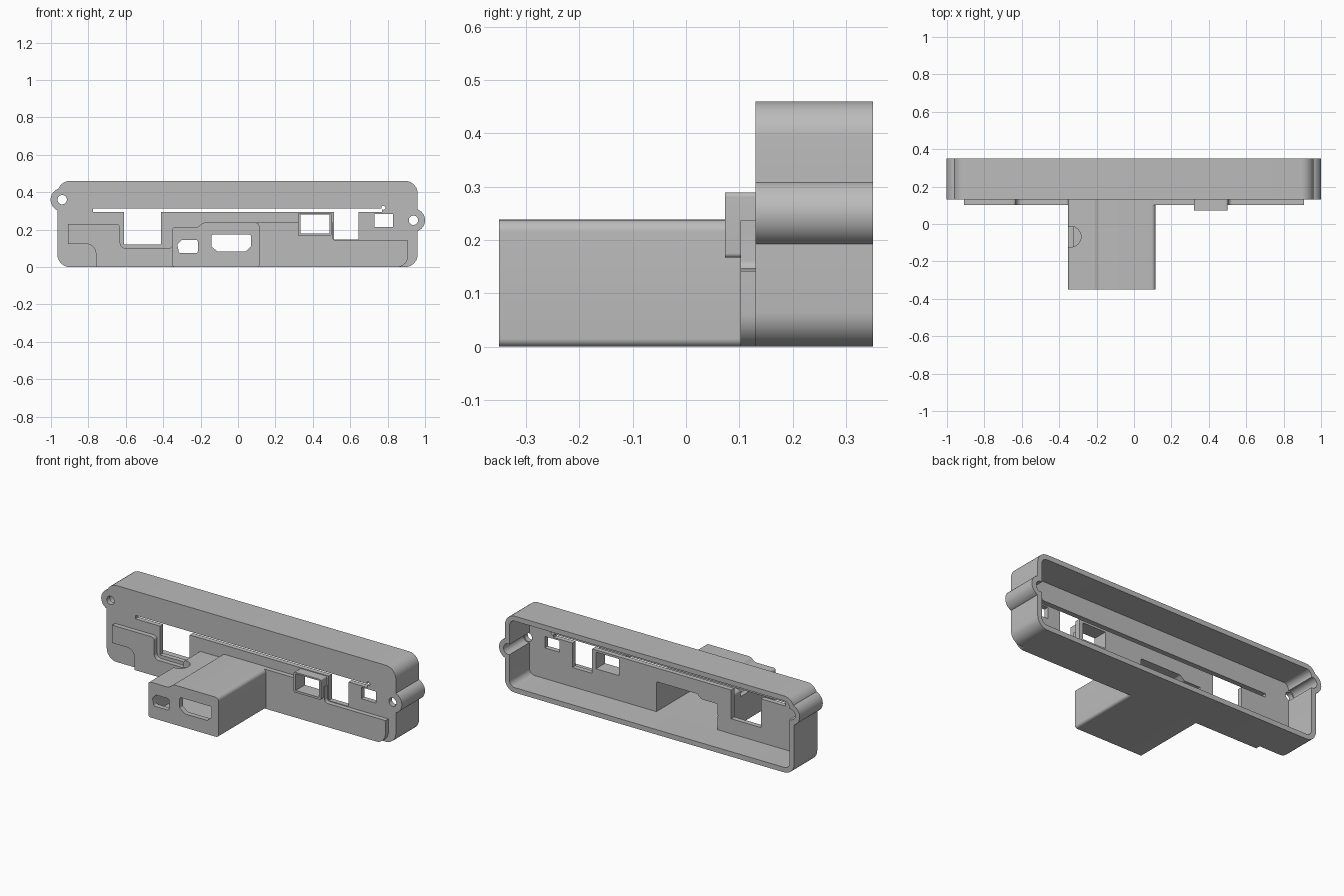
import bpy
import bmesh
import math
from mathutils import Vector

default = bpy.data.objects.get("Cube")
if default:
    bpy.data.objects.remove(default)

grey = bpy.data.materials.new("plain grey")
grey.use_nodes = True
COLOUR = (0.5, 0.5, 0.5, 1)
grey.diffuse_color = COLOUR
grey.node_tree.nodes["Principled BSDF"].inputs["Base Color"].default_value = COLOUR


def fillet(corners, steps=6):
    """Round each (x, z, radius) corner of a polygon."""
    out = []
    for i, (x, z, r) in enumerate(corners):
        p = Vector((x, z))
        if r == 0:
            out.append(p)
            continue
        a = (Vector(corners[i - 1][:2]) - p).normalized()
        b = (Vector(corners[(i + 1) % len(corners)][:2]) - p).normalized()
        half = math.acos(max(-1, min(1, a.dot(b)))) / 2
        centre = p + (a + b).normalized() * (r / math.sin(half))
        start = p + a * (r / math.tan(half)) - centre
        end = p + b * (r / math.tan(half)) - centre
        for s in range(steps + 1):
            out.append(centre + start.lerp(end, s / steps).normalized() * r)
    return out


def prism(name, points, y0, y1):
    """Extrude an x-z outline along y."""
    bm = bmesh.new()
    face = bm.faces.new([bm.verts.new((p[0], y0, p[1])) for p in points])
    made = bmesh.ops.extrude_face_region(bm, geom=[face], use_keep_orig=True)["geom"]
    verts = [g for g in made if isinstance(g, bmesh.types.BMVert)]
    bmesh.ops.translate(bm, verts=verts, vec=(0, y1 - y0, 0))
    bmesh.ops.recalc_face_normals(bm, faces=bm.faces)
    mesh = bpy.data.meshes.new(name)
    bm.to_mesh(mesh)
    bm.free()
    mesh.materials.append(grey)
    obj = bpy.data.objects.new(name, mesh)
    bpy.context.collection.objects.link(obj)
    return obj


def rect(x0, x1, z0, z1, r=0.0):
    return fillet([(x0, z0, r), (x1, z0, r), (x1, z1, r), (x0, z1, r)])


def circle(x, z, r, n=32):
    return [(x + r * math.cos(math.tau * i / n), z + r * math.sin(math.tau * i / n))
            for i in range(n)]


def boolean(obj, tool, operation):
    mod = obj.modifiers.new("cut", "BOOLEAN")
    mod.operation = operation
    mod.solver = "EXACT"
    mod.object = tool
    bpy.ops.object.select_all(action="DESELECT")
    obj.select_set(True)
    bpy.context.view_layer.objects.active = obj
    bpy.ops.object.modifier_apply(modifier=mod.name)


FRONT, BACK, WALL = 0.13, 0.35, 0.03
EARS = [(-0.94, 0.36), (0.938, 0.25)]


def tray(name, inset, y0, y1):
    """Rounded tray outline with two screw ears, shrunk by inset."""
    body = prism(name, rect(-0.965 + inset, 0.96 - inset, inset, 0.46 - inset,
                            0.065 - inset), y0, y1)
    for x, z in EARS:
        ear = prism("ear", circle(x, z, 0.062 - inset), y0, y1)
        boolean(body, ear, "UNION")
        bpy.data.objects.remove(ear)
    return body


# Open-backed tray
housing = tray("housing", 0, FRONT, BACK)

# Raised trim on the front, either side of the connector box
trim_right = prism("right_trim", fillet([
    (-0.91, 0.23, 0), (-0.63, 0.23, 0.02), (-0.63, 0.1, 0.03), (-0.352, 0.1, 0.02),
    (-0.352, 0.18, 0), (-0.33, 0.18, 0), (-0.33, 0, 0), (-0.76, 0, 0),
    (-0.76, 0.123, 0.05), (-0.91, 0.123, 0)]), 0.102, FRONT + 0.005)
trim_left = prism("left_trim", fillet([
    (0.09, 0, 0), (0.91, 0, 0.06), (0.91, 0.142, 0), (0.505, 0.142, 0.02),
    (0.505, 0.237, 0), (0.09, 0.237, 0)]), 0.102, FRONT + 0.005)

# Projecting connector box with a stepped top
box = prism("connector_box", fillet([
    (-0.352, 0, 0.015), (0.115, 0, 0.015), (0.115, 0.238, 0.022),
    (-0.185, 0.238, 0.03), (-0.215, 0.213, 0.03), (-0.352, 0.213, 0.015)]),
    -0.35, FRONT + 0.005)

# Small socket surround
socket = prism("socket_frame", rect(0.32, 0.5, 0.167, 0.289, 0.008), 0.073, FRONT + 0.005)

# Hollows
cutters = [
    tray("tray_hollow", WALL, FRONT + WALL, BACK + 0.05),
    prism("box_hollow", fillet([
        (-0.322, WALL, 0), (0.085, WALL, 0), (0.085, 0.21, 0.01),
        (-0.185, 0.21, 0.02), (-0.215, 0.185, 0.02), (-0.322, 0.185, 0)]),
        -0.32, FRONT + WALL + 0.03),
]

# Through openings: windows, card slot and connector ports
THROUGH = (-0.5, FRONT + WALL + 0.02)
outlines = [
    rect(0.333, 0.488, 0.18, 0.28),
    rect(0.73, 0.828, 0.215, 0.284),
    circle(0.777, 0.317, 0.011, 16),
    fillet([(-0.315, 0.075, 0.01), (-0.215, 0.075, 0.01), (-0.215, 0.145, 0.01),
            (-0.3, 0.145, 0.01), (-0.325, 0.12, 0.01)]),
    fillet([(-0.11, 0.083, 0.01), (0.04, 0.083, 0.01), (0.07, 0.11, 0.01),
            (0.07, 0.173, 0.01), (-0.143, 0.173, 0.01), (-0.143, 0.11, 0.01)]),
    fillet([(-0.61, 0.12, 0), (-0.413, 0.12, 0), (-0.413, 0.293, 0), (0.513, 0.293, 0),
            (0.513, 0.146, 0), (0.645, 0.146, 0), (0.645, 0.293, 0), (0.77, 0.293, 0),
            (0.77, 0.314, 0), (-0.775, 0.314, 0), (-0.775, 0.293, 0), (-0.61, 0.293, 0)]),
] + [circle(x, z, 0.025) for x, z in EARS]
cutters += [prism("opening", o, *THROUGH) for o in outlines]

# Round finger notch through the lower roof of the box
bpy.ops.mesh.primitive_cylinder_add(vertices=32, radius=0.055, depth=0.1,
                                    location=(-0.338, -0.068, 0.22))
cutters.append(bpy.context.object)

parts = [housing, trim_right, trim_left, box, socket]
for part in parts:
    for cutter in cutters:
        boolean(part, cutter, "DIFFERENCE")
for cutter in cutters:
    bpy.data.objects.remove(cutter)

for part in parts:
    bpy.ops.object.select_all(action="DESELECT")
    part.select_set(True)
    bpy.context.view_layer.objects.active = part
    bpy.ops.object.shade_smooth_by_angle(angle=math.radians(30))
